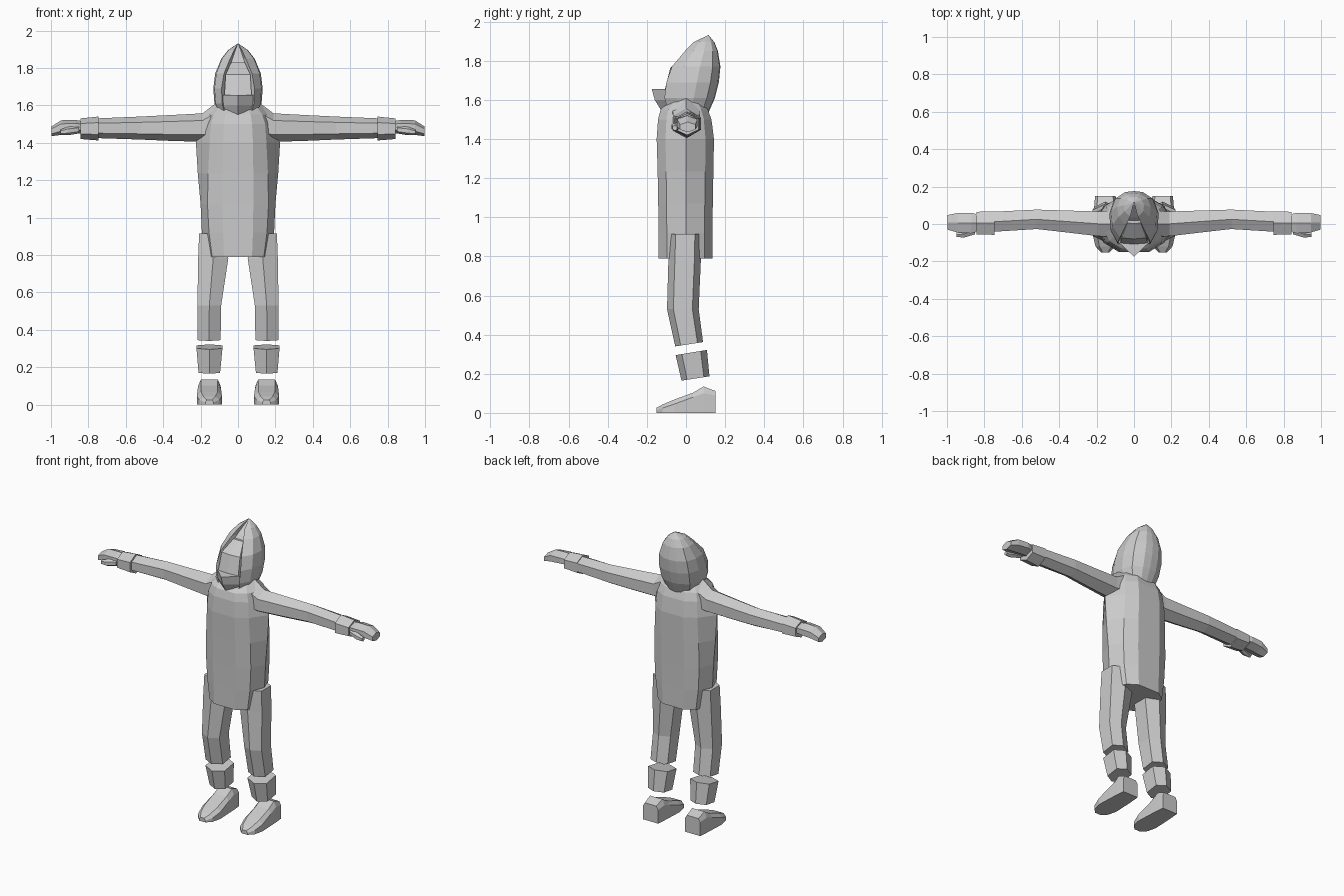
import bpy, bmesh, math

grey = bpy.data.materials.new("plain grey")
grey.diffuse_color = (0.6, 0.6, 0.6, 1)


def make(name, rings, closed=True, caps=True, mirror=False, tip=None):
    """Skin a list of equal-length point rings into one flat-shaded object."""
    bm = bmesh.new()
    loops = [[bm.verts.new(p) for p in ring] for ring in rings]
    n = len(loops[0])
    for a, b in zip(loops, loops[1:]):
        for i in range(n if closed else n - 1):
            j = (i + 1) % n
            bm.faces.new((a[i], a[j], b[j], b[i]))
    if caps:
        bm.faces.new(loops[0])
        if tip is None:
            bm.faces.new(loops[-1])
    if tip is not None:
        t = bm.verts.new(tip)
        for i in range(n if closed else n - 1):
            bm.faces.new((loops[-1][i], loops[-1][(i + 1) % n], t))
    bmesh.ops.recalc_face_normals(bm, faces=bm.faces)
    me = bpy.data.meshes.new(name)
    bm.to_mesh(me)
    bm.free()
    me.materials.append(grey)
    ob = bpy.data.objects.new(name, me)
    bpy.context.collection.objects.link(ob)
    if mirror:
        ob.modifiers.new("Mirror", 'MIRROR')
    return ob


def hex_x(x, y0, y1, z0, z1):
    """Hexagon across the x axis, with corners at top and bottom."""
    ym, zm, q = (y0 + y1) / 2, (z0 + z1) / 2, (z1 - z0) / 4
    return [(x, ym, z1), (x, y1, zm + q), (x, y1, zm - q),
            (x, ym, z0), (x, y0, zm - q), (x, y0, zm + q)]


def hex_z(x0, x1, y0, y1, zf, zb):
    """Hexagon across the z axis, with corners front and back, tilted from zf to zb."""
    xm, ym, q = (x0 + x1) / 2, (y0 + y1) / 2, (y1 - y0) * 0.3
    pts = [(xm, y0), (x1, ym - q), (x1, ym + q), (xm, y1), (x0, ym + q), (x0, ym - q)]
    return [(x, y, zf + (zb - zf) * (y - y0) / (y1 - y0)) for x, y in pts]


# Torso: narrow front and back panels, rounded off in facets to a ridge on each side
def torso_ring(z, panel, corner, side, yf, yb):
    half = [(panel, yf), (corner, yf * 0.7), (side, 0), (corner, yb * 0.7), (panel, yb)]
    return [(x, y, z) for x, y in half] + [(-x, y, z) for x, y in reversed(half)]


make("torso", [torso_ring(*r) for r in (
    (0.79, 0.075, 0.138, 0.175, -0.14, 0.135),
    (0.92, 0.08, 0.155, 0.193, -0.14, 0.135),
    (1.07, 0.082, 0.163, 0.20, -0.142, 0.137),
    (1.235, 0.082, 0.16, 0.215, -0.145, 0.14),
    (1.40, 0.08, 0.152, 0.225, -0.15, 0.143),
    (1.50, 0.075, 0.145, 0.19, -0.143, 0.13),
    (1.55, 0.068, 0.13, 0.18, -0.13, 0.112),
    (1.605, 0.05, 0.09, 0.125, -0.07, 0.07))])

# Arms, wrist cuffs and hands
make("arm", [hex_x(*r) for r in (
    (0.12, -0.07, 0.07, 1.40, 1.61),
    (0.19, -0.065, 0.067, 1.405, 1.557),
    (0.36, -0.045, 0.072, 1.41, 1.548),
    (0.52, -0.027, 0.077, 1.417, 1.54),
    (0.76, -0.042, 0.065, 1.425, 1.53))], mirror=True)
make("wrist_cuff", [hex_x(*r) for r in (
    (0.745, -0.058, 0.068, 1.412, 1.54),
    (0.842, -0.055, 0.065, 1.42, 1.53))], mirror=True)
make("hand", [hex_x(*r) for r in (
    (0.83, -0.04, 0.05, 1.45, 1.515),
    (0.87, -0.05, 0.06, 1.45, 1.522),
    (0.945, -0.045, 0.058, 1.442, 1.52),
    (0.998, -0.03, 0.048, 1.435, 1.487))], mirror=True)
make("thumb", [hex_x(*r) for r in (
    (0.85, -0.055, -0.02, 1.45, 1.49),
    (0.91, -0.073, -0.035, 1.44, 1.485),
    (0.95, -0.068, -0.045, 1.442, 1.47))], mirror=True)

# Legs and ankle cuffs
make("leg", [hex_z(*r) for r in (
    (0.07, 0.208, -0.085, 0.078, 0.915, 0.915),
    (0.052, 0.213, -0.09, 0.076, 0.78, 0.78),
    (0.09, 0.217, -0.097, 0.065, 0.53, 0.53),
    (0.093, 0.217, -0.055, 0.087, 0.34, 0.362))], mirror=True)
make("ankle_cuff", [hex_z(*r) for r in (
    (0.083, 0.222, -0.053, 0.107, 0.295, 0.322),
    (0.096, 0.211, -0.023, 0.12, 0.165, 0.187))], mirror=True)


# Shoes: sections running from heel to toe
def shoe_ring(y, w, z_edge, z_top, top):
    c = 0.153
    return [(c - w, y, 0), (c + w, y, 0), (c + w, y, z_edge),
            (c + w * top, y, z_top), (c - w * top, y, z_top), (c - w, y, z_edge)]


make("shoe", [shoe_ring(*r) for r in (
    (0.15, 0.055, 0.09, 0.112, 0.75),
    (0.09, 0.06, 0.1, 0.135, 0.75),
    (0.035, 0.063, 0.08, 0.103, 0.7),
    (-0.06, 0.067, 0.045, 0.068, 0.65),
    (-0.12, 0.053, 0.025, 0.043, 0.6),
    (-0.152, 0.022, 0.012, 0.025, 0.6))], mirror=True)

# Hood: pointed shell, open at the front
hood = (
    (1.535, 0.065, -0.09, 0.10, 0.115),
    (1.61, 0.085, -0.11, 0.126, 0.148),
    (1.69, 0.088, -0.10, 0.132, 0.168),
    (1.77, 0.075, -0.072, 0.122, 0.176),
    (1.85, 0.042, -0.005, 0.089, 0.163),
    (1.895, 0.02, 0.04, 0.053, 0.145))
TIP = (0, 0.115, 1.932)


def hood_ring(z, rx, ry, hw, yb):
    d = yb - ry
    half = [(rx, ry), (hw * 0.95, ry + 0.25 * d), (hw, ry + 0.58 * d),
            (hw * 0.82, ry + 0.84 * d), (hw * 0.38, ry + 0.98 * d)]
    return ([(x, y, z) for x, y in half] + [(0, yb, z)]
            + [(-x, y, z) for x, y in reversed(half)])


make("hood", [hood_ring(*r) for r in hood], closed=False, caps=False, tip=TIP)

# Inside of the hood, set back from its rim
make("hood_lining", [[(rx, ry, z), (rx * 0.7, ry + 0.04, z),
                      (-rx * 0.7, ry + 0.04, z), (-rx, ry, z)]
                     for z, rx, ry, hw, yb in hood], closed=False, caps=False, tip=TIP)


# Face block and the pointed mask over its lower half
def box_ring(z, w, yf, yb, nose=0):
    return [(w, yb, z), (w, yf, z), (0, yf - nose, z), (-w, yf, z), (-w, yb, z)]


make("face", [box_ring(1.55, 0.06, -0.09, 0.05), box_ring(1.65, 0.073, -0.103, 0.05, 0.006),
              box_ring(1.765, 0.066, -0.074, 0.05, 0.006),
              box_ring(1.83, 0.036, 0.005, 0.06, 0.002)])
make("mask", [box_ring(1.548, 0.055, -0.09, 0.0, 0.038), box_ring(1.60, 0.08, -0.098, 0.0, 0.062),
              box_ring(1.655, 0.08, -0.1, 0.0, 0.075)])
